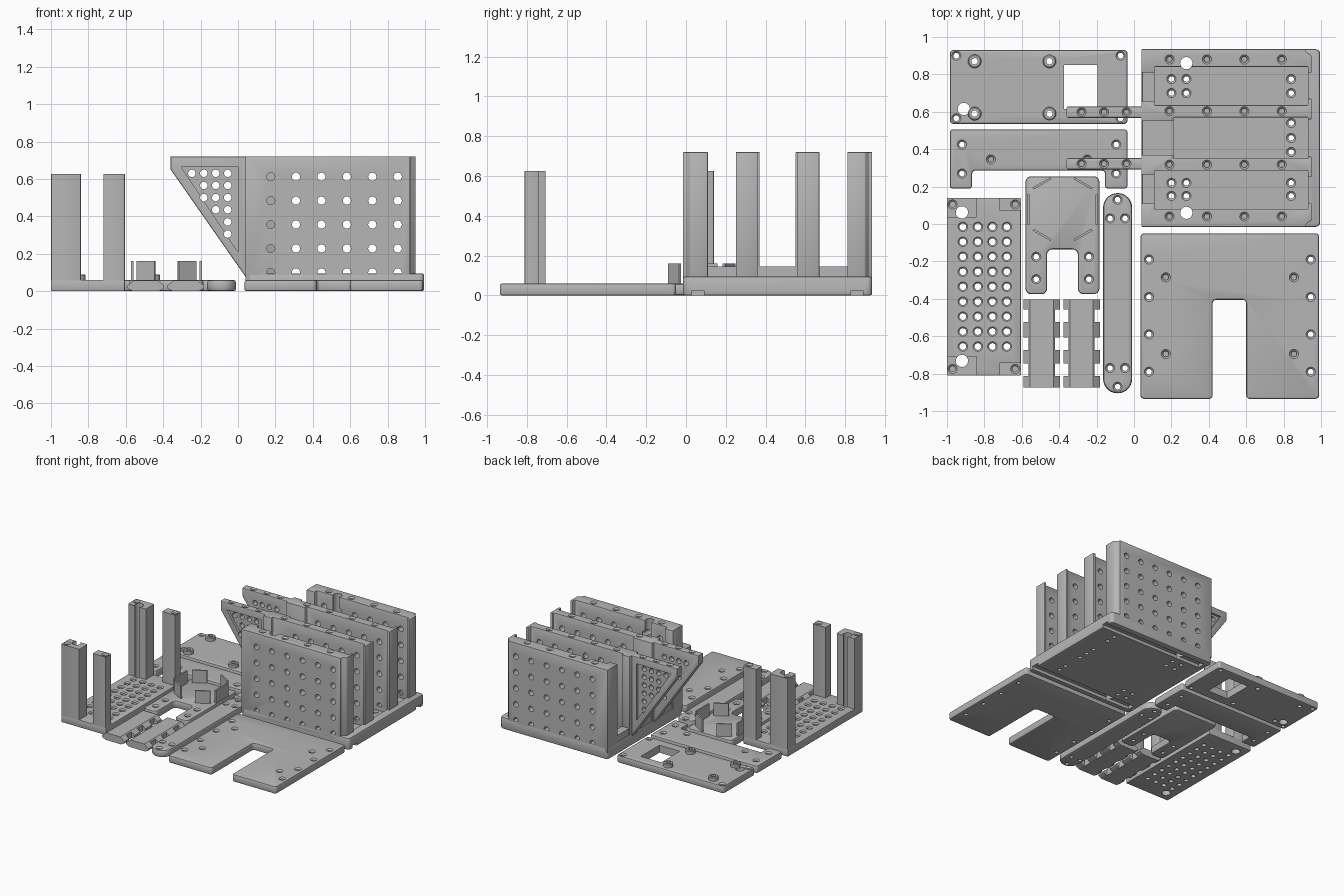
import bpy, bmesh, math
from mathutils import Matrix

cube = bpy.data.objects.get("Cube")
if cube:
    bpy.data.objects.remove(cube)

grey = bpy.data.materials.new("plain grey")
grey.use_nodes = True
grey.diffuse_color = (0.47, 0.47, 0.47, 1)
grey.node_tree.nodes["Principled BSDF"].inputs["Base Color"].default_value = grey.diffuse_color

T = 0.06            # plate thickness
WALL = 0.72         # wall height
POST = 0.625        # post height
MID = 0.46          # mirror line of the tray in y
UPRIGHT = Matrix.Rotation(math.pi / 2, 4, 'X')   # (x, y, z) -> (x, -z, y)
parts = []


def rect(x0, x1, y0, y1):
    return [(x0, y0), (x1, y0), (x1, y1), (x0, y1)]


def prism(bm, outline, z0, z1, corner=0, rim=0, segs=5, mat=None):
    """Extrude an outline, rounding its corners and its rims."""
    part = bmesh.new()
    part.faces.new([part.verts.new((x, y, z0)) for x, y in outline])
    if corner:
        bmesh.ops.bevel(part, geom=part.verts[:], offset=corner, segments=segs,
                        profile=0.5, affect='VERTICES', clamp_overlap=True)
    top = bmesh.ops.extrude_face_region(part, geom=part.faces[:])["geom"]
    bmesh.ops.translate(part, vec=(0, 0, z1 - z0),
                        verts=[v for v in top if isinstance(v, bmesh.types.BMVert)])
    bmesh.ops.recalc_face_normals(part, faces=part.faces[:])
    if rim:
        edges = [e for e in part.edges if abs(e.verts[0].co.z - e.verts[1].co.z) < 1e-5]
        bmesh.ops.bevel(part, geom=edges, offset=rim, segments=2, profile=0.5,
                        affect='EDGES', clamp_overlap=False)
    if mat:
        part.transform(mat)
    merge(bm, part)


def lathe(bm, rings, mat, sides=16):
    """Closed turned solid from (radius, z) rings."""
    part = bmesh.new()
    loops = [[part.verts.new((r * math.cos(a), r * math.sin(a), z))
              for a in (math.tau * i / sides for i in range(sides))] for r, z in rings]
    part.faces.new(loops[0])
    part.faces.new(loops[-1])
    for a, b in zip(loops, loops[1:]):
        for i in range(sides):
            j = (i + 1) % sides
            part.faces.new((a[i], a[j], b[j], b[i]))
    part.transform(mat)
    bmesh.ops.recalc_face_normals(part, faces=part.faces[:])
    merge(bm, part)


def merge(bm, part):
    mesh = bpy.data.meshes.new("merge")
    part.to_mesh(mesh)
    part.free()
    bm.from_mesh(mesh)
    bpy.data.meshes.remove(mesh)


def holes(bm, points, top=T, bottom=-0.02, r=0.015, flare=0.01):
    """Countersunk vertical holes."""
    for x, y in points:
        lathe(bm, [(r, bottom), (r, top - flare), (r + flare, top), (r + flare, top + 0.01)],
              Matrix.Translation((x, y, 0)))


def bores(bm, points, top=1, r=0.033):
    holes(bm, points, top, -0.02, r, 0)


def cross_holes(bm, points, y, r=0.022):
    """Round holes running along y."""
    for x, z in points:
        lathe(bm, [(r, -0.12), (r, 0.12)], Matrix.Translation((x, y, z)) @ UPRIGHT)


def make(name, bm):
    mesh = bpy.data.meshes.new(name)
    bm.to_mesh(mesh)
    bm.free()
    mesh.materials.append(grey)
    obj = bpy.data.objects.new(name, mesh)
    bpy.context.scene.collection.objects.link(obj)
    parts.append(obj)
    return obj


def cut(obj, bm):
    """Subtract a cutter mesh from a part."""
    cutter = make("cutter", bm)
    parts.remove(cutter)
    mod = obj.modifiers.new("cut", 'BOOLEAN')
    mod.operation, mod.solver, mod.object = 'DIFFERENCE', 'EXACT', cutter
    graph = bpy.context.evaluated_depsgraph_get()
    mesh = bpy.data.meshes.new_from_object(obj.evaluated_get(graph))
    obj.modifiers.clear()
    obj.data = mesh
    bpy.data.objects.remove(cutter)


def plate(name, outline, corner=0.02, rim=0.01, z1=T, segs=5):
    bm = bmesh.new()
    prism(bm, outline, 0, z1, corner, rim, segs)
    return make(name, bm)


def grid(xs, ys):
    return [(x, y) for x in xs for y in ys]


# Tray floor with sunken bays, bolt holes and runner grooves
tray = plate("tray_base", rect(0.04, 0.995, -0.015, 0.935), 0.025, z1=0.095)
c = bmesh.new()
for x0, y0, y1 in ((0.11, 0.07, 0.29), (0.21, 0.35, 0.57), (0.11, 0.63, 0.85)):
    prism(c, rect(x0, 0.93, y0, y1), T, 0.2)
for y in (0.03, 0.83):
    prism(c, rect(0.08, 1.1, y, y + 0.06), -0.1, 0.025)
cut(tray, c)
c = bmesh.new()
holes(c, grid((0.2, 0.28), (0.15, 0.22, 0.70, 0.775)))
holes(c, grid((0.84,), (0.15, 0.22, 0.385, 0.46, 0.54, 0.70, 0.775)))
cut(tray, c)
c = bmesh.new()
bores(c, grid((0.28,), (0.06, 0.86)))
cut(tray, c)

# Low sills closing the bays
bm = bmesh.new()
for x1, y0, y1 in ((0.11, 0.1, 0.27), (0.21, 0.36, 0.56), (0.11, 0.65, 0.82)):
    prism(bm, rect(0.045, x1, y0, y1), 0.05, 0.145)
make("bay_sills", bm)

# Four upright walls with thickened ends
outer = [(0.04, -0.015), (0.92, -0.015), (0.92, 0), (0.95, 0.02), (0.95, 0.11), (0.93, 0.11),
         (0.93, 0.08), (0.11, 0.08), (0.11, 0.11), (0.04, 0.11)]
inner = [(0.04, 0.265), (0.11, 0.265), (0.11, 0.285), (0.93, 0.285), (0.93, 0.25), (0.95, 0.25),
         (0.95, 0.36), (0.93, 0.36), (0.93, 0.35), (0.21, 0.35), (0.21, 0.37), (0.04, 0.37)]
columns = [0.31 + 0.136 * i for i in range(5)]
rows = [0.1 + 0.128 * i for i in range(5)]
tops = [0.19 + 0.2 * i for i in range(4)]
for side, flip in (("front", False), ("back", True)):
    at = (lambda y: 2 * MID - y) if flip else (lambda y: y)
    for kind, outline, y, xs in (("outer", outer, 0.04, [0.175] + columns),
                                 ("inner", inner, 0.317, columns)):
        bm = bmesh.new()
        prism(bm, [(x, at(v)) for x, v in outline], 0.05, WALL, 0.004, 0.003, 2)
        wall = make(f"{side}_{kind}_wall", bm)
        c = bmesh.new()
        cross_holes(c, grid(xs, rows), at(y))
        holes(c, [(x, at(y)) for x in tops], WALL, WALL - 0.04)
        cut(wall, c)
        if kind == "outer":
            c = bmesh.new()
            bores(c, [(0.28, at(0.06))])
            cut(wall, c)

    # Sloping gusset behind each inner wall
    y = at(0.322)
    bm = bmesh.new()
    prism(bm, [(0.045, 0.07), (0.045, WALL), (-0.36, WALL), (-0.36, 0.65)],
          -y - 0.03, -y + 0.03, 0, 0.008, mat=UPRIGHT)
    gusset = make(f"{side}_gusset", bm)
    c = bmesh.new()
    face = at(0.292)
    prism(c, [(0, 0.21), (0, 0.665), (-0.305, 0.665)], -face - 0.02, -face + 0.02, mat=UPRIGHT)
    cut(gusset, c)
    c = bmesh.new()
    for z, count in ((0.63, 4), (0.565, 3), (0.5, 3), (0.435, 2), (0.37, 1), (0.305, 1)):
        cross_holes(c, [(-0.055 - 0.064 * i, z) for i in range(count)], y, 0.02)
    holes(c, [(x, y) for x in (-0.28, -0.16, -0.04)], WALL, WALL - 0.03)
    cut(gusset, c)

# Slotted cover plate
cover = plate("slotted_plate", [(0.035, -0.935), (0.42, -0.935), (0.42, -0.405), (0.60, -0.405),
              (0.60, -0.935), (0.99, -0.935), (0.99, -0.05), (0.035, -0.05)])
c = bmesh.new()
holes(c, grid((0.08, 0.945), (-0.19, -0.39, -0.59, -0.79)))
holes(c, grid((0.17, 0.855), (-0.285, -0.695)), bottom=0.02)
cut(cover, c)

# Long round-ended link
link = plate("link_bar", rect(-0.165, -0.01, -0.905, 0.165), 0.077, 0.015, segs=12)
c = bmesh.new()
holes(c, grid((-0.128, -0.048), (0.03, -0.77)) + grid((-0.088,), (0.13, -0.87)))
cut(link, c)

# Pair of notched clips
for name, x in (("left_clip", -0.28), ("right_clip", -0.493)):
    half = [(0.07, 0), (0.098, 0.015), (0.098, 0.03), (0.062, 0.058)]
    section = [(x + u, z) for u, z in half] + [(x - u, z) for u, z in reversed(half)]
    bm = bmesh.new()
    prism(bm, section, 0.405, 0.875, mat=UPRIGHT)
    clip = make(name, bm)
    c = bmesh.new()
    for y in (-0.49, -0.64, -0.78):
        for s in (-1, 1):
            prism(c, rect(x + s * 0.115 - 0.045, x + s * 0.115 + 0.045, y - 0.033, y + 0.033), -0.1, 0.1)
    cut(clip, c)

# Forked sensor plate with a ring of six tabs
fork = plate("forked_plate", [(-0.58, -0.375), (-0.465, -0.375), (-0.465, -0.135), (-0.3, -0.135),
             (-0.3, -0.375), (-0.185, -0.375), (-0.185, 0.255), (-0.58, 0.255)], 0.03)
c = bmesh.new()
holes(c, grid((-0.523, -0.241), (-0.175, -0.295)))
cut(fork, c)
bm = bmesh.new()
for x, y, angle, w in ((-0.11, 0.14, 30, 0.055), (0.11, 0.14, -30, 0.055), (-0.11, -0.135, -30, 0.055),
                       (0.11, -0.135, 30, 0.055), (-0.183, 0, 90, 0.08), (0.183, 0, 90, 0.08)):
    spot = Matrix.Translation((x - 0.382, y + 0.077, 0)) @ Matrix.Rotation(math.radians(angle), 4, 'Z')
    prism(bm, rect(-w, w, -0.006, 0.006), 0.05, 0.16, mat=spot)
make("sensor_tabs", bm)

# Perforated plate with four corner posts
perforated = plate("perforated_plate", rect(-1, -0.605, -0.81, 0.14), 0.006, 0.004)
c = bmesh.new()
holes(c, grid((-0.915, -0.835, -0.757, -0.68), [-0.015 - 0.08 * i for i in range(9)]), r=0.018, flare=0.008)
bores(c, grid((-0.92,), (0.062, -0.732)))
cut(perforated, c)
for end, at in (("back", lambda y: y), ("front", lambda y: -0.67 - y)):
    for side, x0, x1, y0, bolt in (("right", -1, -0.84, 0.035, -0.97), ("left", -0.72, -0.605, 0.07, -0.635)):
        bm = bmesh.new()
        prism(bm, rect(x0, x1, *sorted((at(y0), at(0.14)))), 0.05, POST, 0.006, 0, 2)
        post = make(f"{end}_{side}_post", bm)
        c = bmesh.new()
        holes(c, [(bolt, at(0.105))], POST, POST - 0.05)
        bores(c, [(-0.92, at(0.062))])
        cut(post, c)

# Stepped bracket
bracket = plate("stepped_bracket", [(-0.985, 0.19), (-0.865, 0.19), (-0.865, 0.285), (-0.155, 0.285),
                (-0.155, 0.19), (-0.035, 0.19), (-0.035, 0.505), (-0.985, 0.505)], 0.015)
c = bmesh.new()
holes(c, grid((-0.92, -0.095), (0.27, 0.425)))
holes(c, grid((-0.765, -0.25), (0.345,)), bottom=0.02)
cut(bracket, c)

# Board plate with window and standoffs
board = plate("board_plate", rect(-0.985, -0.035, 0.535, 0.93))
studs = grid((-0.852, -0.452), (0.59, 0.87))
c = bmesh.new()
prism(c, rect(-0.375, -0.195, 0.615, 0.85), -0.1, 0.2)
holes(c, grid((-0.95, -0.072), (0.565, 0.9)))
bores(c, [(-0.91, 0.615)])
cut(board, c)
bm = bmesh.new()
for x, y in studs:
    lathe(bm, [(0.036, 0.05), (0.036, 0.085), (0.03, 0.09)], Matrix.Translation((x, y, 0)), 24)
standoffs = make("standoffs", bm)
for target in (board, standoffs):
    c = bmesh.new()
    bores(c, studs, r=0.017)
    cut(target, c)

bpy.ops.object.select_all(action='DESELECT')
for obj in parts:
    obj.select_set(True)
bpy.context.view_layer.objects.active = parts[0]
bpy.ops.object.shade_smooth_by_angle(angle=math.radians(30))
